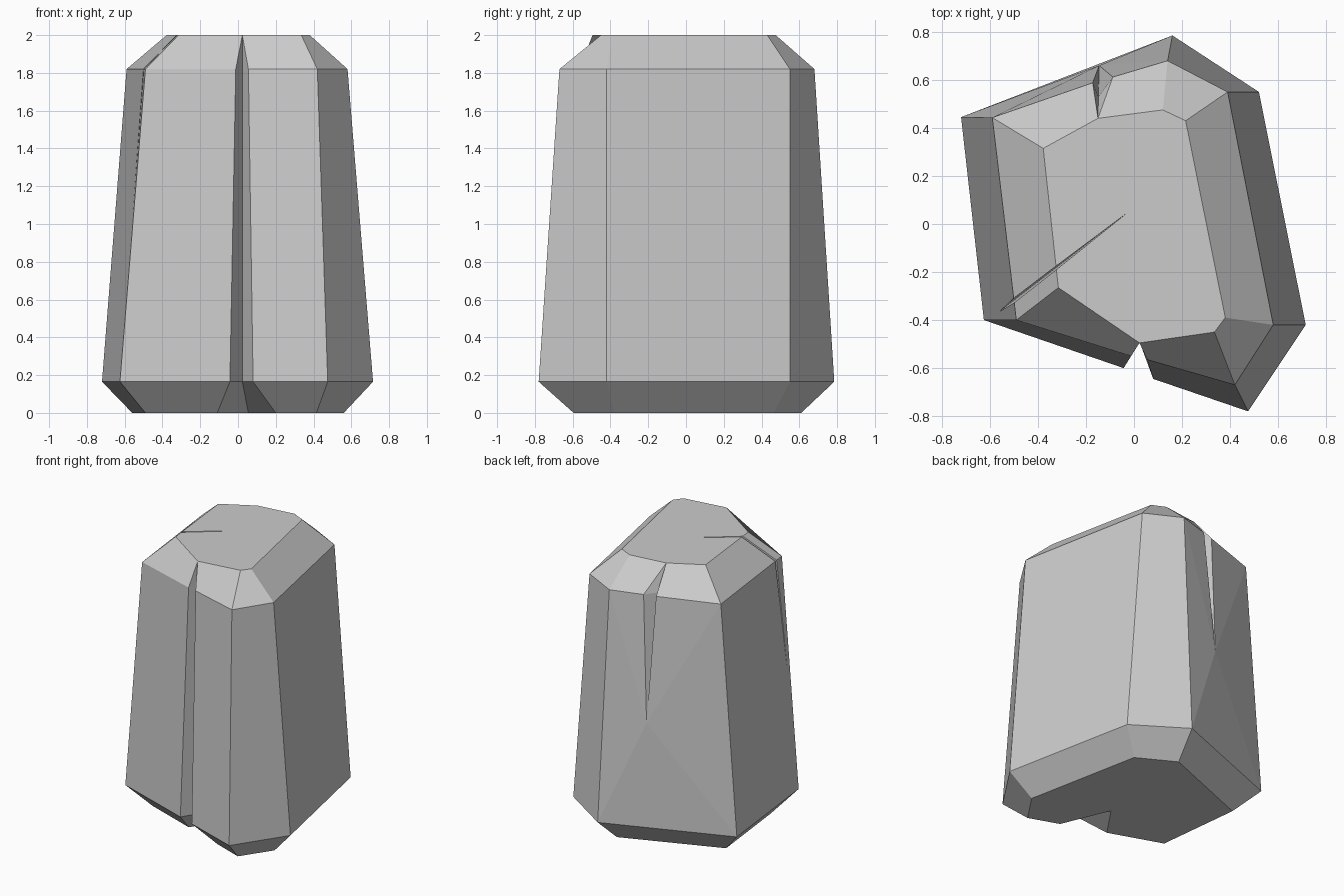
import bpy, bmesh
from mathutils import Vector

if "Cube" in bpy.data.objects:
    bpy.data.objects.remove(bpy.data.objects["Cube"])

# Horizontal rings, counter-clockwise; the three middle points form the front cleft
base = [(-.56, .34), (-.49, -.275), (-.11, -.409), (.055, -.17), (.2, -.518),
        (.415, -.595), (.56, -.38), (.39, .465), (.128, .61)]
low = [(-.72, .445), (-.625, -.40), (-.043, -.60), (.023, -.49), (.08, -.645),
       (.475, -.78), (.715, -.42), (.52, .55), (.16, .785)]
high = [(-.59, .443), (-.49, -.40), (-.012, -.55), (.023, -.49), (.055, -.565),
        (.42, -.67), (.58, -.42), (.39, .55), (.14, .68)]
cap = [(-.378, .315), (-.315, -.265), (.023, -.495), (.335, -.45),
       (.38, -.39), (.215, .43), (.12, .475), (-.15, .44)]

bm = bmesh.new()


def ring(points, z):
    return [bm.verts.new((x, y, z)) for x, y in points]


b, l, h, c = ring(base, 0), ring(low, .165), ring(high, 1.82), ring(cap, 2)

# Chamfered foot and tapered sides (the back side is built separately)
bm.faces.new(b[::-1])
for i in range(9):
    j = (i + 1) % 9
    bm.faces.new((b[i], b[j], l[j], l[i]))
    if i < 8:
        bm.faces.new((l[i], l[j], h[j], h[i]))

# Chamfered top: the cleft closes to one cap point
bm.faces.new(c)
to_cap = [0, 1, 2, 2, 2, 3, 4, 5, 6]
for i in range(8):
    p, q = c[to_cap[i]], c[to_cap[i + 1]]
    bm.faces.new((h[i], h[i + 1], p) if p is q else (h[i], h[i + 1], q, p))

# Back side with a wedge-shaped notch
right, inner, left = ring([(-.088, .612), (-.148, .53), (-.172, .588)], 1.82)
tip = bm.verts.new((-.145, .66, .92))
loop = [right, h[8], l[8], l[0], h[0], left, inner, right]
for p, q in zip(loop, loop[1:]):
    bm.faces.new((tip, q, p))
bm.faces.new((h[8], right, c[7], c[6]))
bm.faces.new((left, h[0], c[0], c[7]))
bm.faces.new((right, inner, c[7]))
bm.faces.new((inner, left, c[7]))


def finish(bm, name):
    bmesh.ops.recalc_face_normals(bm, faces=bm.faces)
    mesh = bpy.data.meshes.new(name)
    bm.to_mesh(mesh)
    bm.free()
    obj = bpy.data.objects.new(name, mesh)
    bpy.context.collection.objects.link(obj)
    return obj


rock = finish(bm, "rock_pillar")

# Thin crack running over the top and down the left side
start, end = Vector((-.03, .045, 2)), Vector((-.56, -.365, 1.03))
far = start + (end - start) * 1.2
side = Vector((.61, -.79, 0)) * .014
top = Vector((far.x, far.y, 2.02))
bm = bmesh.new()
v = [bm.verts.new(p) for p in (start + Vector((0, 0, .002)), far, top + side, top - side)]
for f in ((0, 1, 2), (0, 3, 1), (0, 2, 3), (1, 3, 2)):
    bm.faces.new([v[k] for k in f])
cutter = finish(bm, "crack_cutter")
cutter.hide_render = True
cutter.hide_set(True)

mod = rock.modifiers.new("crack", "BOOLEAN")
mod.operation = 'DIFFERENCE'
mod.solver = 'EXACT'
mod.object = cutter
